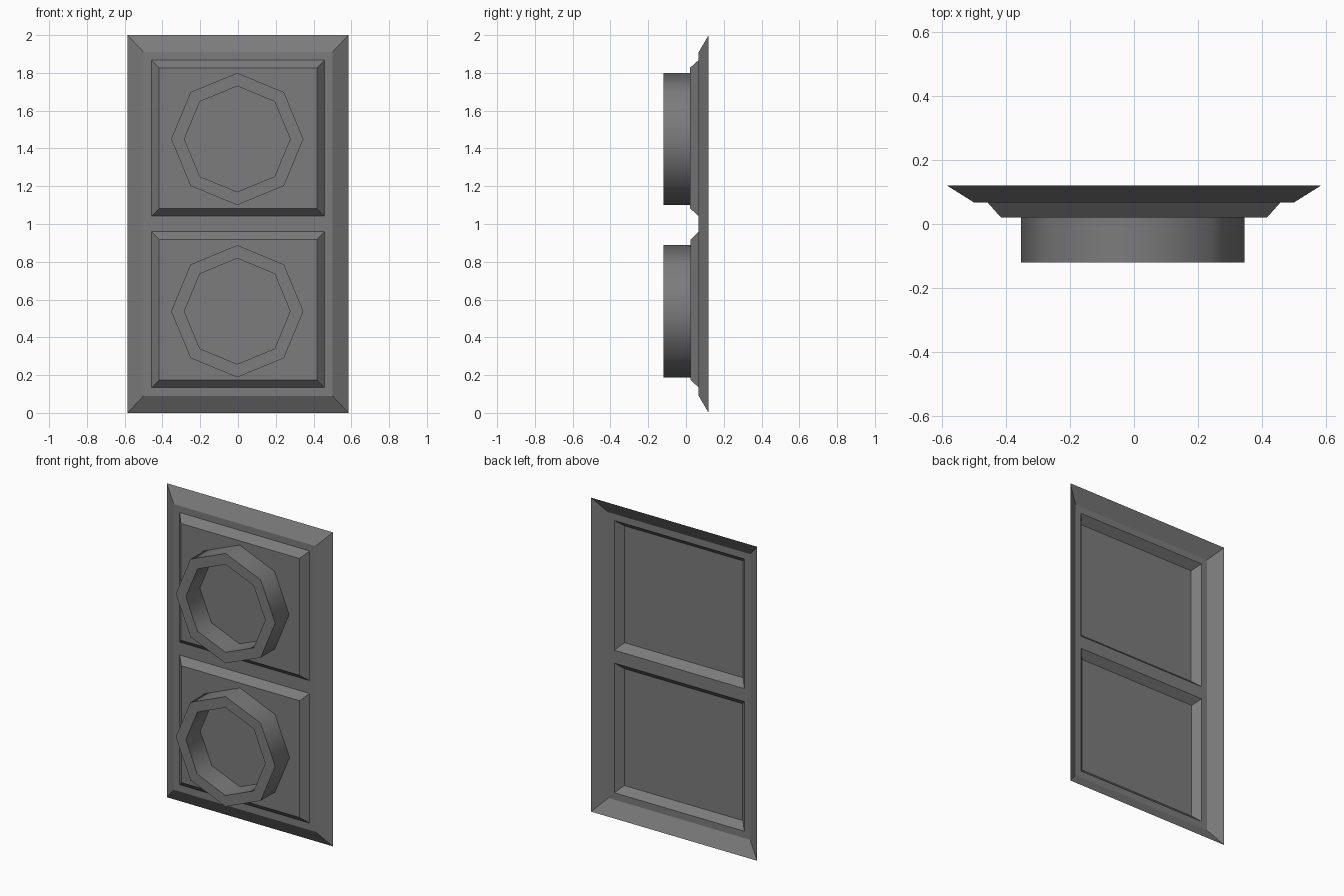
import bpy, bmesh, math

cube = bpy.data.objects.get("Cube")
if cube:
    bpy.data.objects.remove(cube)

grey = bpy.data.materials.new("mid_grey")
grey.use_nodes = True
grey.diffuse_color = (0.2, 0.2, 0.2, 1)
grey.node_tree.nodes["Principled BSDF"].inputs["Base Color"].default_value = grey.diffuse_color

BACK, FACE, RING_FRONT = 0.12, 0.067, -0.12
HALF_W, RIM_W = 0.585, 0.5          # outer edge and flat face of the frame
HALF_H, RIM_H = 1.0, 0.91
PANEL_W, PANEL_H, SLOPE = 0.458, 0.413, 0.041
PANELS = {"lower": (0.547, 0.025, 0.54), "upper": (1.455, 0.021, 1.452)}


def finish(bm, name):
    me = bpy.data.meshes.new(name)
    bm.to_mesh(me)
    bm.free()
    me.materials.append(grey)
    obj = bpy.data.objects.new(name, me)
    bpy.context.collection.objects.link(obj)
    return obj


def face_front(bm):
    """Turn the faces of a sheet towards the front."""
    bm.normal_update()
    for f in bm.faces:
        if f.normal.y > 0:
            f.normal_flip()


def rect(bm, w, h, y, z):
    return [bm.verts.new((sx * w, y, z + sz * h))
            for sx, sz in ((-1, -1), (1, -1), (1, 1), (-1, 1))]


def loop_band(bm, a, b):
    n = len(a)
    return [bm.faces.new((a[i], a[(i + 1) % n], b[(i + 1) % n], b[i])) for i in range(n)]


# Frame: flat sheet with two openings and a rim sloping back
bm = bmesh.new()
xs = [-RIM_W, -PANEL_W, PANEL_W, RIM_W]
zs = [1 - RIM_H, 1 + RIM_H]
for c, _, _ in PANELS.values():
    zs += [c - PANEL_H, c + PANEL_H]
zs.sort()
grid = [[bm.verts.new((x, FACE, z)) for x in xs] for z in zs]
for r in range(len(zs) - 1):
    for c in range(3):
        if not (c == 1 and r in (1, 3)):
            bm.faces.new((grid[r][c], grid[r][c + 1], grid[r + 1][c + 1], grid[r + 1][c]))
border = (grid[0] + [row[-1] for row in grid[1:-1]] + grid[-1][::-1]
          + [row[0] for row in grid[-2:0:-1]])
outer = [bm.verts.new((v.co.x * HALF_W / RIM_W, BACK, 1 + (v.co.z - 1) * HALF_H / RIM_H))
         for v in border]
loop_band(bm, border, outer)
face_front(bm)
finish(bm, "frame")

for label, (cz, py, ring_z) in PANELS.items():
    # Raised panel with sloping sides, open behind
    bm = bmesh.new()
    base = rect(bm, PANEL_W, PANEL_H, FACE, cz)
    top = rect(bm, PANEL_W - SLOPE, PANEL_H - SLOPE, py, cz)
    loop_band(bm, base, top)
    bm.faces.new(top)
    face_front(bm)
    finish(bm, label + "_panel")

    # Eight-sided ring standing on the panel
    bm = bmesh.new()
    loops = []
    for radius, y in ((0.35, py), (0.35, RING_FRONT), (0.28, RING_FRONT), (0.28, py)):
        loops.append([bm.verts.new((radius * math.cos(k * math.pi / 4) - 0.004, y,
                                    ring_z + radius * math.sin(k * math.pi / 4) - 0.002))
                      for k in range(8)])
    for a, b in zip(loops, loops[1:]):
        loop_band(bm, a, b)
    bm.normal_update()
    if bm.faces[:][8].normal.y > 0:
        bmesh.ops.reverse_faces(bm, faces=bm.faces[:])
    ring = finish(bm, label + "_ring")
    bpy.ops.object.select_all(action='DESELECT')
    ring.select_set(True)
    bpy.context.view_layer.objects.active = ring
    bpy.ops.object.shade_smooth_by_angle(angle=math.radians(60))
